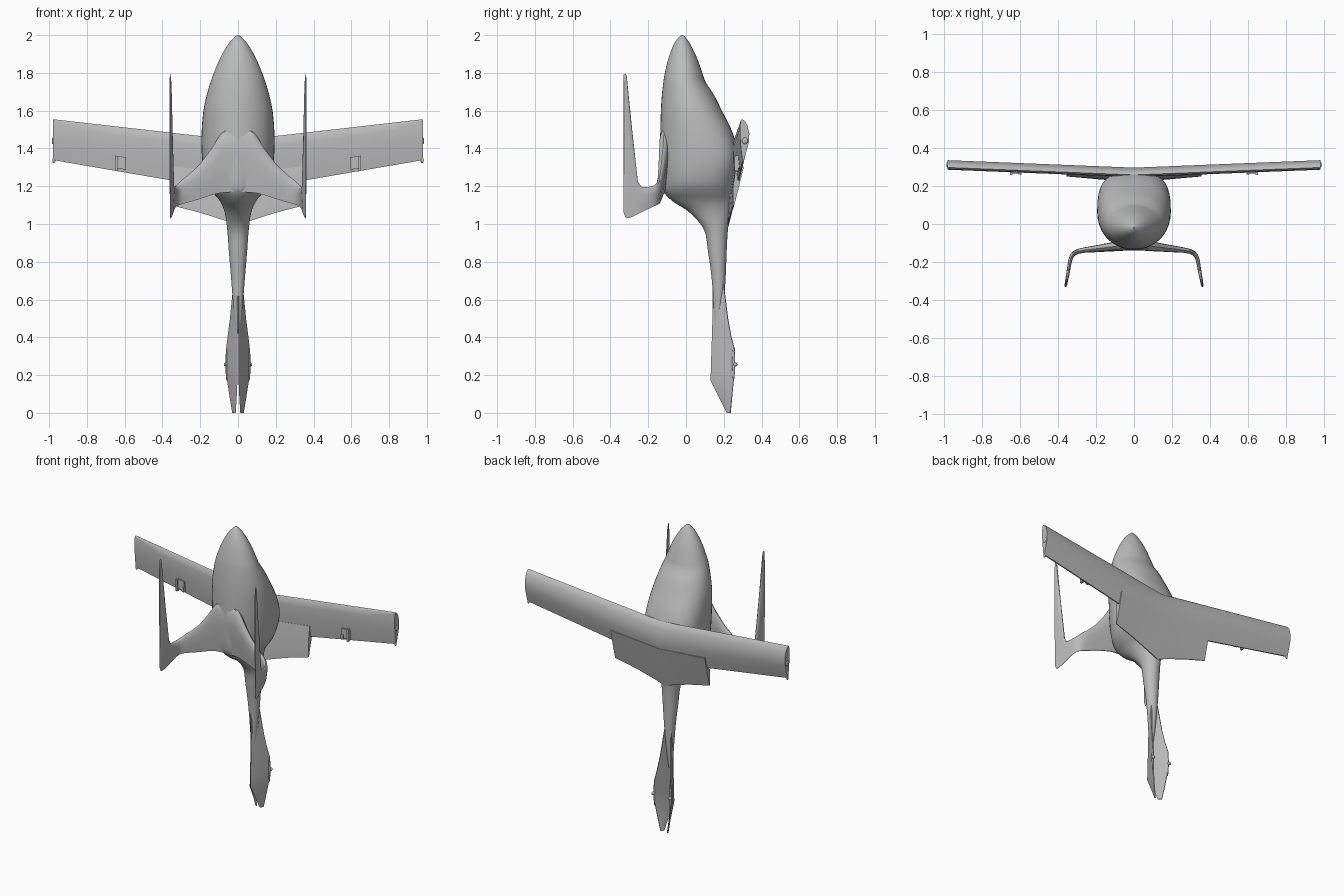
import bpy, bmesh, math
from mathutils import Vector

cube = bpy.data.objects.get("Cube")
if cube:
    bpy.data.objects.remove(cube, do_unlink=True)


def material(name, value):
    mat = bpy.data.materials.new(name)
    mat.use_nodes = True
    colour = (value, value, value, 1)
    mat.diffuse_color = colour
    mat.node_tree.nodes["Principled BSDF"].inputs["Base Color"].default_value = colour
    return mat


GREY = material("airframe grey", 0.5)


def finish(name, bm, mirror=False, angle=35):
    """Turn a bmesh into a smooth grey object, mirrored across x if asked."""
    bmesh.ops.recalc_face_normals(bm, faces=bm.faces)
    mesh = bpy.data.meshes.new(name)
    bm.to_mesh(mesh)
    bm.free()
    mesh.materials.append(GREY)
    obj = bpy.data.objects.new(name, mesh)
    bpy.context.collection.objects.link(obj)
    if mirror:
        obj.modifiers.new("Mirror", "MIRROR").use_clip = True
    bpy.ops.object.select_all(action="DESELECT")
    obj.select_set(True)
    bpy.context.view_layer.objects.active = obj
    bpy.ops.object.shade_smooth_by_angle(angle=math.radians(angle))
    return obj


def loft(name, rings, mirror=False, cap_start=True, angle=35):
    """Skin a list of closed rings and cap the ends."""
    bm = bmesh.new()
    loops = [[bm.verts.new(p) for p in ring] for ring in rings]
    n = len(loops[0])
    for a, b in zip(loops, loops[1:]):
        for i in range(n):
            j = (i + 1) % n
            bm.faces.new((a[i], a[j], b[j], b[i]))
    if cap_start:
        bm.faces.new(loops[0])
    bm.faces.new(loops[-1])
    return finish(name, bm, mirror, angle)


def smooth_stations(stations, steps):
    """Insert stations along a Catmull-Rom curve."""
    pts = [Vector(s) for s in stations]
    out = []
    for i in range(len(pts) - 1):
        p0, p1 = pts[max(i - 1, 0)], pts[i]
        p2, p3 = pts[i + 1], pts[min(i + 2, len(pts) - 1)]
        for k in range(steps):
            t = k / steps
            out.append(0.5 * (2 * p1 + (p2 - p0) * t
                              + (2 * p0 - 5 * p1 + 4 * p2 - p3) * t * t
                              + (3 * p1 - p0 - 3 * p2 + p3) * t ** 3))
    return out + [pts[-1]]


# Fuselage and boom: height, front y, back y, half width (nose to tail)
HULL = [(2.0, -.024, -.016, .004), (1.985, -.042, .0, .022), (1.95, -.065, .024, .053),
        (1.88, -.092, .058, .094), (1.8, -.112, .087, .128), (1.75, -.12, .105, .146),
        (1.68, -.128, .15, .166), (1.6, -.133, .19, .183), (1.5, -.136, .24, .192),
        (1.4, -.137, .27, .193), (1.3, -.135, .27, .185), (1.22, -.13, .255, .165),
        (1.17, -.118, .25, .135), (1.12, -.07, .245, .095), (1.06, .02, .235, .07),
        (.97, .095, .222, .057), (.85, .117, .215, .048), (.72, .135, .21, .037),
        (.58, .145, .2, .026), (.42, .15, .18, .012)]


def hull_ring(s, n=40):
    z, front, back, w = s[0], s[1], s[2], s[3]
    middle = (front + back) / 2
    boxy = max(0, 1 - abs(z - 1.35) / .4) * .35   # squarer where the wing joins
    ring = []
    for i in range(n):
        a = 2 * math.pi * i / n
        c, d = math.cos(a), math.sin(a)
        e = 1 - boxy if d > 0 else 1
        ring.append((w * math.copysign(abs(c) ** e, c),
                     middle + (back - front) / 2 * math.copysign(abs(d) ** e, d), z))
    return ring


class Station(tuple):
    pass


def hull_stations():
    # Vector() handles four components, so the stations can be smoothed directly
    return smooth_stations(HULL, 4)


loft("fuselage", [hull_ring(s) for s in hull_stations()])

# Airfoil: chord fraction from leading edge, offset in y
AIRFOIL = [(0, 0), (.04, .014), (.15, .028), (.35, .038), (.55, .036), (.8, .022),
           (1, .01), (1, .002), (.8, -.004), (.5, -.01), (.2, -.012), (.04, -.008)]


def wing_ring(x, top, bottom):
    y = .258 + .04 * x
    return [(x, y + o, top + (bottom - top) * c) for c, o in AIRFOIL]


# Main wing, swept forward
wing = []
for x in (0, .19, .36, .6, .8, .98):
    wing.append(wing_ring(x, 1.443 + .114 * x, 1.17 + .172 * x))
loft("wing", wing, mirror=True, cap_start=False)

# Inner flaps running down to the boom
flaps = []
for x, low, y_low in ((0, .99, .222), (.06, 1.015, .226), (.2, 1.06, .238), (.355, 1.1, .252)):
    top = 1.27 + .1 * x
    y = .258 + .04 * x
    flaps.append([(x, y + .034, top), (x, (y + .028 + y_low) / 2 + .006, (top + low) / 2),
                  (x, y_low + .004, low), (x, y_low - .002, low),
                  (x, (y + y_low) / 2 - .012, (top + low) / 2), (x, y - .008, top)])
loft("inner_flaps", flaps, mirror=True, cap_start=False)

# Lower stabiliser bending into upright fins: x, y, top, bottom, half thickness
STAB = [(0, -.112, 1.5, 1.17, .026), (.07, -.115, 1.5, 1.167, .026),
        (.1, -.118, 1.465, 1.163, .025), (.14, -.123, 1.4, 1.153, .022),
        (.2, -.13, 1.32, 1.133, .018), (.26, -.137, 1.262, 1.115, .014),
        (.295, -.144, 1.235, 1.106, .013), (.315, -.154, 1.215, 1.1, .012),
        (.328, -.17, 1.203, 1.094, .011), (.336, -.195, 1.197, 1.082, .01),
        (.343, -.235, 1.195, 1.062, .009), (.346, -.255, 1.225, 1.052, .009),
        (.352, -.285, 1.5, 1.037, .008), (.357, -.314, 1.785, 1.03, .007),
        (.358, -.32, 1.797, 1.034, .006), (.36, -.33, 1.79, 1.06, .004)]
PROFILE = [(0, 0), (.03, .5), (.12, .9), (.35, 1), (.7, .6), (1, .12),
           (1, -.12), (.7, -.6), (.35, -1), (.12, -.9), (.03, -.5)]
stab = []
for i, (x, y, top, low, thick) in enumerate(STAB):
    a, b = STAB[max(i - 1, 0)], STAB[min(i + 1, len(STAB) - 1)]
    normal = Vector((-(b[1] - a[1]), b[0] - a[0])).normalized()
    if i == 0:
        normal = Vector((0, 1))
    stab.append([(x + normal.x * thick * o, y + normal.y * thick * o, top + (low - top) * c)
                 for c, o in PROFILE])
loft("stabiliser_and_fins", stab, mirror=True, cap_start=False)

# V tail: height, root x and y, tip x and y
TAIL = [(.68, .002, .14, .022, .2), (.5, .002, .14, .04, .222), (.4, .002, .137, .053, .24),
        (.34, .002, .135, .06, .257), (.25, .002, .132, .062, .258),
        (.17, .003, .13, .055, .252), (.08, .007, .175, .041, .243), (0, .012, .215, .028, .235)]
tail = []
for z, rx, ry, tx, ty in TAIL:
    root, tip = Vector((rx, ry, z)), Vector((tx, ty, z))
    along = (tip - root).normalized()
    side = Vector((along.y, -along.x, 0)) * .005
    mid = (root + tip) / 2
    tail.append([root, mid + side, tip + side * .6, tip - side * .6, mid - side])
loft("v_tail", tail, mirror=True)


def ellipsoid(name, centre, size):
    bm = bmesh.new()
    bmesh.ops.create_uvsphere(bm, u_segments=16, v_segments=10, radius=1)
    for v in bm.verts:
        v.co = Vector([c + s * k for c, s, k in zip(centre, size, v.co)])
    finish(name, bm, mirror=True)


# Tail tip pods with their small lamps
ellipsoid("tail_tip_pod", (.06, .252, .26), (.006, .008, .09))
ellipsoid("tail_tip_lamp", (.064, .262, .256), (.011, .01, .011))
# Wing tip lamp and trailing corner
ellipsoid("wing_tip_lamp", (.978, .312, 1.44), (.008, .016, .018))
ellipsoid("wing_tip_corner", (.975, .302, 1.336), (.008, .006, .014))


def box(name, centre, size, tilt=0):
    bm = bmesh.new()
    bmesh.ops.create_cube(bm, size=1)
    for v in bm.verts:
        p = Vector([s * k for s, k in zip(size, v.co)])
        v.co = Vector(centre) + Vector((p.x, p.y, p.z + tilt * p.x))
    finish(name, bm, mirror=True)


# Flap brackets on the front of the wing
box("flap_bracket_plate", (.62, .276, 1.325), (.056, .02, .065), .15)
box("flap_bracket_arm", (.645, .268, 1.32), (.012, .022, .08), .15)
box("flap_bracket_hinge", (.6, .27, 1.3), (.016, .02, .03), .15)
